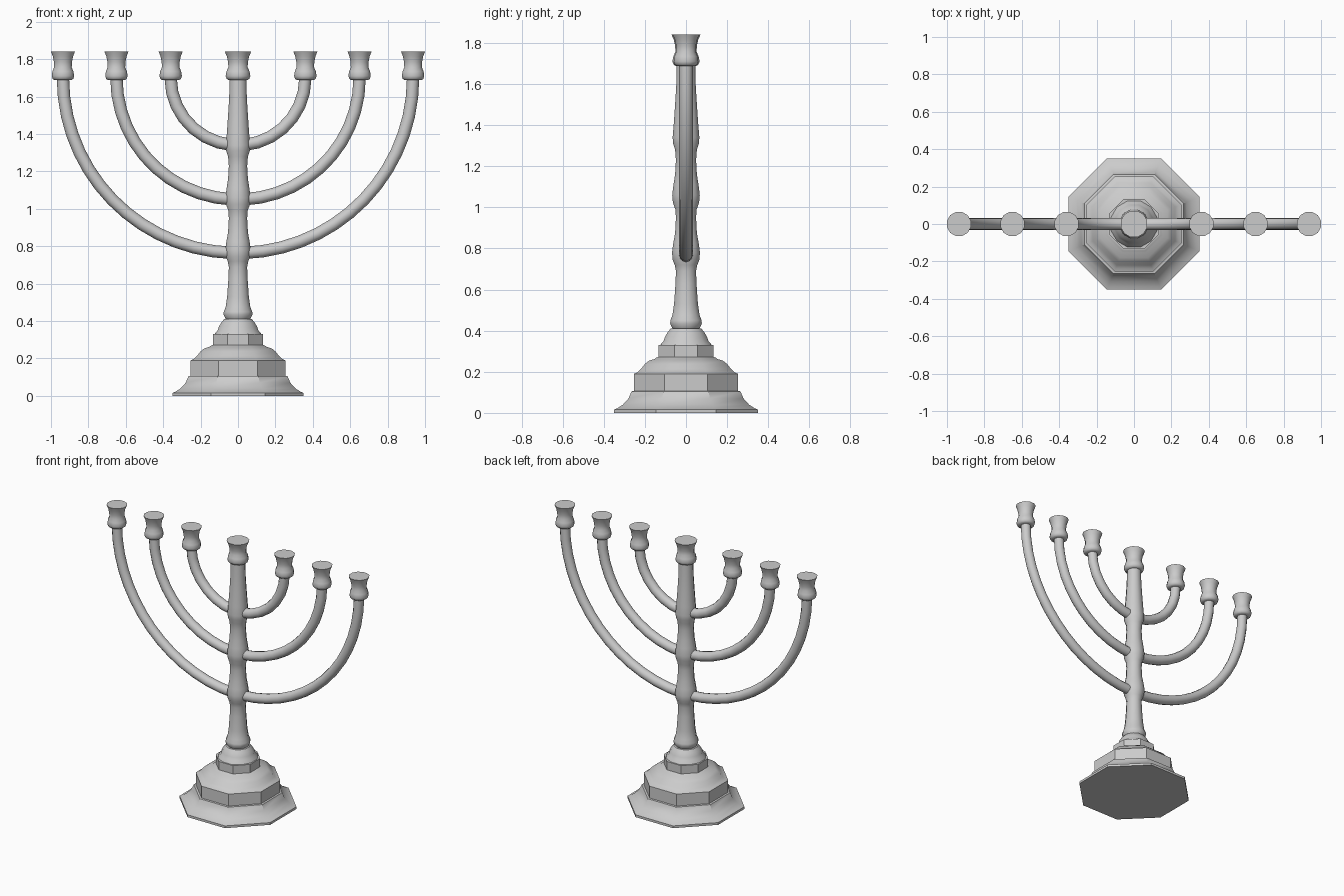
import bpy, bmesh
from math import sin, cos, pi, radians

if "Cube" in bpy.data.objects:
    bpy.data.objects.remove(bpy.data.objects["Cube"])


def finish(name, bm, angle):
    bmesh.ops.recalc_face_normals(bm, faces=bm.faces)
    me = bpy.data.meshes.new(name)
    bm.to_mesh(me)
    bm.free()
    ob = bpy.data.objects.new(name, me)
    bpy.context.collection.objects.link(ob)
    bpy.ops.object.select_all(action='DESELECT')
    ob.select_set(True)
    bpy.context.view_layer.objects.active = ob
    bpy.ops.object.shade_smooth_by_angle(angle=radians(angle))
    return ob


def skin(name, rings, angle):
    """Bridge a list of point rings and cap both ends."""
    bm = bmesh.new()
    loops = [[bm.verts.new(p) for p in ring] for ring in rings]
    n = len(loops[0])
    for a, b in zip(loops, loops[1:]):
        for i in range(n):
            j = (i + 1) % n
            bm.faces.new((a[i], a[j], b[j], b[i]))
    bm.faces.new(loops[0][::-1])
    bm.faces.new(loops[-1])
    return finish(name, bm, angle)


def lathe(name, profile, sides, x=0, angle=40):
    """Turn (flat-to-centre radius, z) pairs, flats facing the axes."""
    k = 1 / cos(pi / sides)
    turn = [(i + 0.5) * 2 * pi / sides for i in range(sides)]
    rings = [[(x + r * k * cos(t), r * k * sin(t), z) for t in turn]
             for r, z in profile]
    return skin(name, rings, angle)


def arm(name, side, radius, segments, z0=1.70, tube=0.033, sides=12):
    """Quarter-circle tube from inside the stem up to a cup."""
    start = 0.03 / radius
    rings = []
    for s in range(segments + 1):
        t = start + (pi / 2 - start) * s / segments
        ring = []
        for i in range(sides):
            a = 2 * pi * i / sides
            d = radius + tube * cos(a)
            ring.append((side * d * sin(t), tube * sin(a), z0 - d * cos(t)))
        rings.append(ring)
    return skin(name, rings, 50)


# stepped octagonal foot
lathe("base", [(0.35, 0), (0.35, 0.016), (0.335, 0.022), (0.307, 0.04),
               (0.28, 0.07), (0.265, 0.105), (0.253, 0.107), (0.253, 0.19),
               (0.237, 0.197), (0.22, 0.213), (0.20, 0.238), (0.18, 0.254),
               (0.153, 0.262), (0.143, 0.27), (0.133, 0.272), (0.133, 0.33)], 8)

# rounded collar between foot and stem
lathe("collar", [(0.125, 0.328), (0.122, 0.336), (0.109, 0.35), (0.102, 0.37),
                 (0.09, 0.391), (0.075, 0.41), (0.065, 0.412)], 12)

# stem with swellings where the arms join
lathe("stem", [(0.062, 0.405), (0.068, 0.415), (0.077, 0.435), (0.076, 0.45),
               (0.066, 0.475), (0.058, 0.53), (0.051, 0.63), (0.049, 0.69),
               (0.055, 0.72), (0.065, 0.745), (0.068, 0.78), (0.062, 0.825),
               (0.053, 0.875), (0.049, 0.95), (0.052, 0.99), (0.064, 1.025),
               (0.067, 1.06), (0.061, 1.11), (0.053, 1.16), (0.049, 1.23),
               (0.053, 1.28), (0.063, 1.31), (0.065, 1.34), (0.060, 1.40),
               (0.053, 1.50), (0.047, 1.60), (0.045, 1.70)], 12)

# candle cups
cup = [(0.045, 1.688), (0.055, 1.695), (0.060, 1.71), (0.056, 1.735),
       (0.047, 1.757), (0.048, 1.785), (0.054, 1.815), (0.064, 1.84)]
lathe("centre_cup", [(r * 1.1, z) for r, z in cup], 12)

# three pairs of curved arms, each ending in a cup
for label, radius, segments in (("inner", 0.36, 7), ("middle", 0.65, 11),
                                ("outer", 0.936, 14)):
    for side, word in ((-1, "left"), (1, "right")):
        arm(f"{label}_arm_{word}", side, radius, segments)
        lathe(f"{label}_cup_{word}", cup, 12, x=side * radius)
